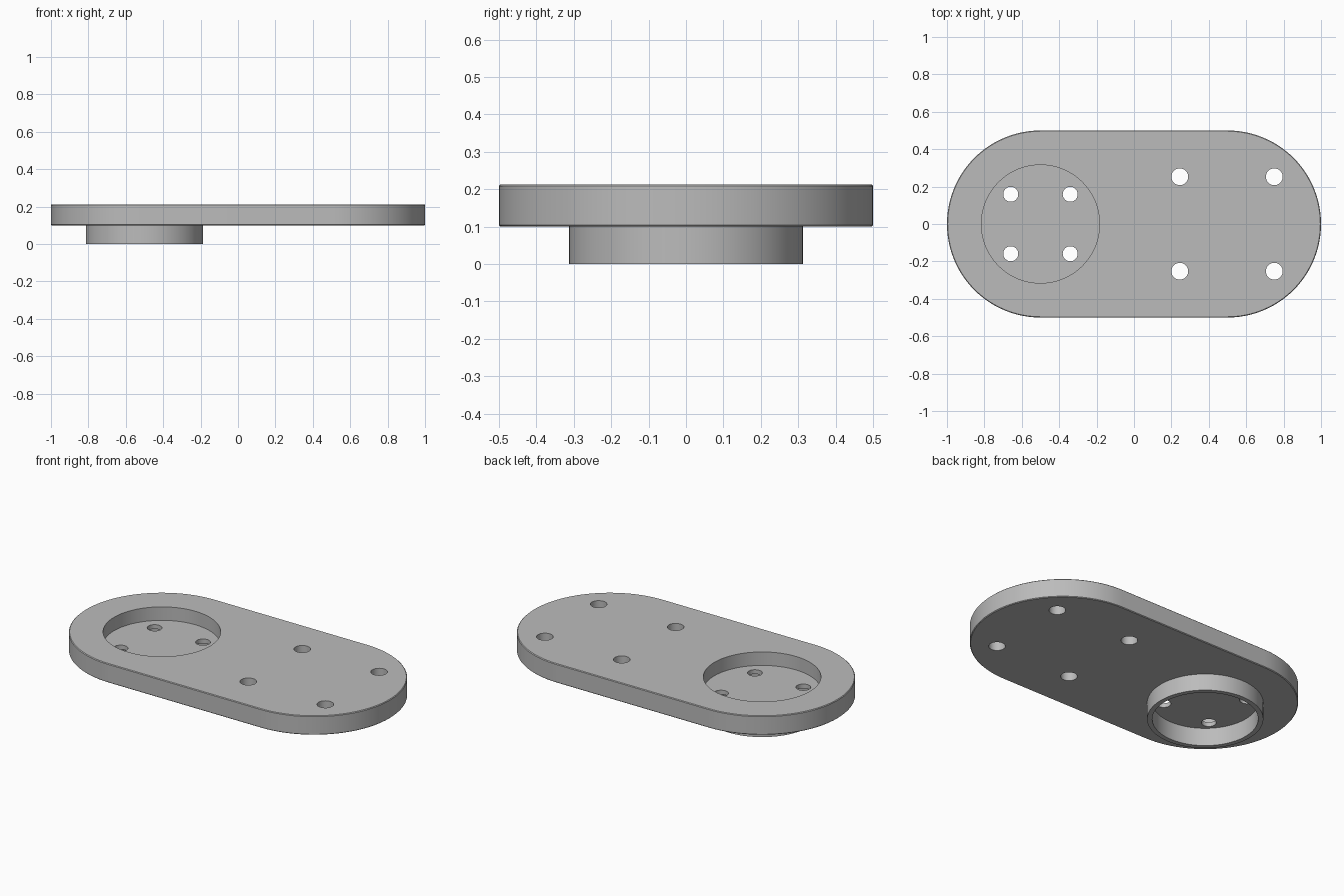
import bpy
import bmesh
from math import cos, sin, pi, radians

if "Cube" in bpy.data.objects:
    bpy.data.objects.remove(bpy.data.objects["Cube"], do_unlink=True)

grey = bpy.data.materials.new("plain grey")
colour = (0.5, 0.5, 0.5, 1)
grey.diffuse_color = colour
grey.use_nodes = True
grey.node_tree.nodes["Principled BSDF"].inputs["Base Color"].default_value = colour


def stacked(name, levels, x=0, y=0, half=0, steps=48):
    """Solid through rounded outlines; levels holds (radius, z) pairs."""
    bm = bmesh.new()
    rings = []
    for r, z in levels:
        ring = []
        for side in (1, -1):
            count = steps + 1 if half else steps
            for i in range(count):
                a = -pi / 2 + pi * i / steps
                ring.append(bm.verts.new((x + side * (half + r * cos(a)),
                                          y + side * r * sin(a), z)))
        rings.append(ring)
    bm.faces.new(rings[0][::-1])
    bm.faces.new(rings[-1])
    for low, high in zip(rings, rings[1:]):
        n = len(low)
        for i in range(n):
            j = (i + 1) % n
            bm.faces.new((low[i], low[j], high[j], high[i]))
    mesh = bpy.data.meshes.new(name)
    bm.to_mesh(mesh)
    bm.free()
    mesh.materials.append(grey)
    obj = bpy.data.objects.new(name, mesh)
    bpy.context.collection.objects.link(obj)
    return obj


def combine(target, tool, operation):
    """Apply a boolean and discard the tool."""
    tool.hide_render = True
    mod = target.modifiers.new("boolean", "BOOLEAN")
    mod.operation = operation
    mod.solver = "EXACT"
    mod.object = tool
    graph = bpy.context.evaluated_depsgraph_get()
    mesh = bpy.data.meshes.new_from_object(target.evaluated_get(graph))
    target.modifiers.clear()
    target.data = mesh
    bpy.data.objects.remove(tool, do_unlink=True)


BOTTOM, TOP, EDGE = 0.1, 0.2125, 0.004
SOCKET_X, HOLES_X = -0.5, 0.4975

# Rounded plate with finely eased rims
plate = stacked("mounting_plate", [(0.5 - EDGE, BOTTOM), (0.5, BOTTOM + EDGE),
                                   (0.5, TOP - EDGE), (0.5 - EDGE, TOP)], half=0.5)

# Round boss below, hollowed out, and the matching socket above
combine(plate, stacked("boss", [(0.3125, 0), (0.3125, 0.12)], SOCKET_X), "UNION")
combine(plate, stacked("boss_bore", [(0.285, -0.1), (0.285, 0.107)], SOCKET_X), "DIFFERENCE")
combine(plate, stacked("socket", [(0.316, 0.1325), (0.316, 0.4)], SOCKET_X), "DIFFERENCE")

# Square patterns of through holes
for centre, spread, radius in ((SOCKET_X, 0.159, 0.04), (HOLES_X, 0.2525, 0.045)):
    for sx in (-1, 1):
        for sy in (-1, 1):
            drill = stacked("drill", [(radius, -0.1), (radius, 0.4)],
                            centre + sx * spread, sy * spread, steps=16)
            combine(plate, drill, "DIFFERENCE")

bpy.ops.object.select_all(action="DESELECT")
plate.select_set(True)
bpy.context.view_layer.objects.active = plate
bpy.ops.object.shade_smooth_by_angle(angle=radians(30))
